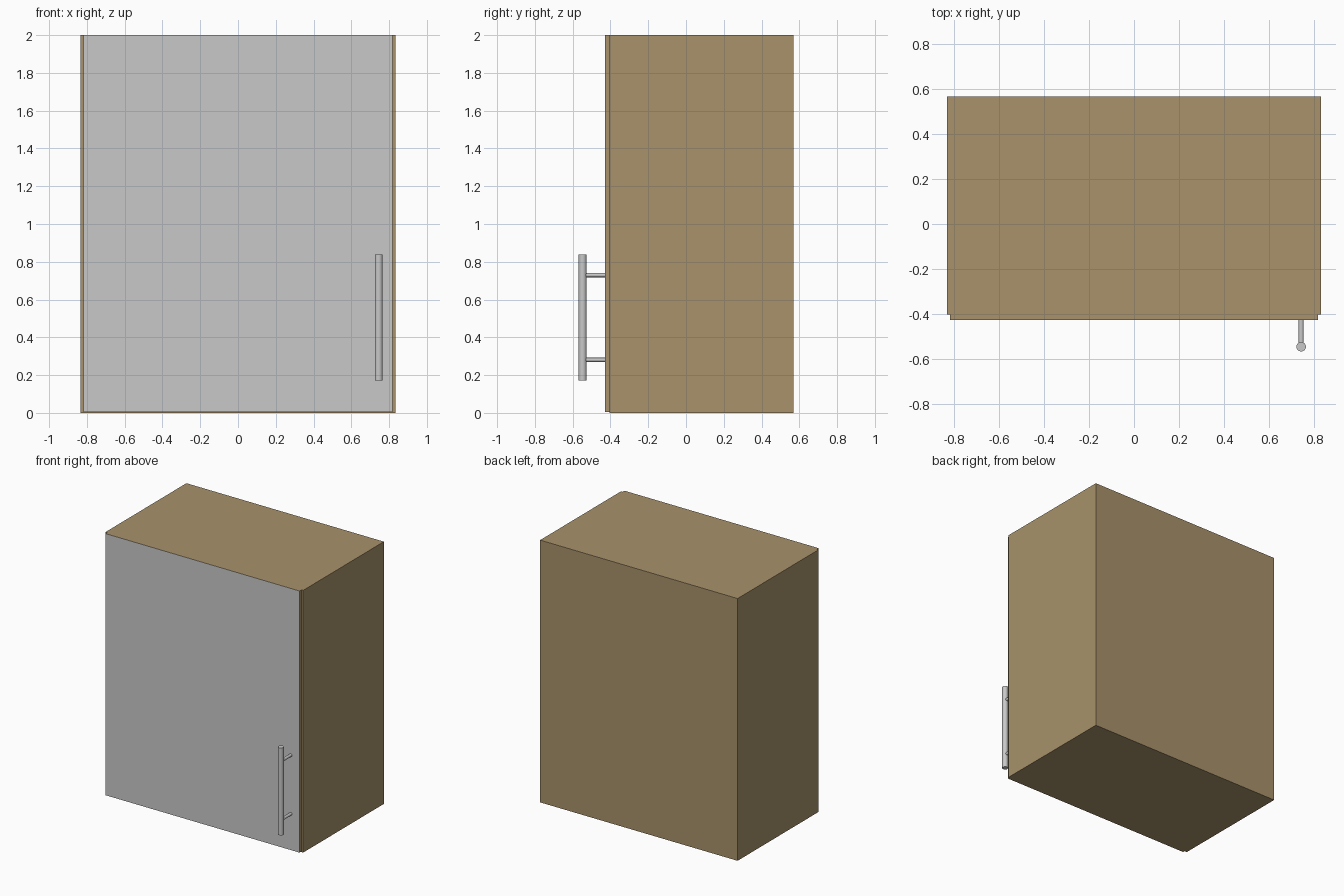
import bpy, bmesh, math
from mathutils import Vector

if "Cube" in bpy.data.objects:
    bpy.data.objects.remove(bpy.data.objects["Cube"])


def material(name, rgb):
    m = bpy.data.materials.new(name)
    m.diffuse_color = (*rgb, 1.0)
    m.use_nodes = True
    m.node_tree.nodes["Principled BSDF"].inputs["Base Color"].default_value = m.diffuse_color
    return m


wood = material("wood_brown", (0.392, 0.287, 0.147))
grey = material("door_grey", (0.584, 0.584, 0.584))


def box(name, lo, hi, *mats):
    lo, hi = Vector(lo), Vector(hi)
    bm = bmesh.new()
    bmesh.ops.create_cube(bm, size=1.0)
    for v in bm.verts:
        v.co = Vector(((lo[i] + hi[i]) / 2 + v.co[i] * (hi[i] - lo[i]) for i in range(3)))
    bm.normal_update()
    # second material, if any, goes on the front face
    for f in bm.faces:
        f.material_index = 1 if len(mats) > 1 and f.normal.y < -0.9 else 0
    mesh = bpy.data.meshes.new(name)
    bm.to_mesh(mesh)
    bm.free()
    for m in mats:
        mesh.materials.append(m)
    ob = bpy.data.objects.new(name, mesh)
    bpy.context.collection.objects.link(ob)
    return ob


def rod(name, centre, radius, length, rotation=(0, 0, 0)):
    bpy.ops.mesh.primitive_cylinder_add(vertices=32, radius=radius, depth=length,
                                        location=centre, rotation=rotation)
    ob = bpy.context.object
    ob.name = name
    ob.data.materials.append(grey)
    bpy.ops.object.shade_smooth_by_angle(angle=math.radians(35))
    return ob


# Cabinet body
box("cabinet_body", (-0.833, -0.404, 0), (0.833, 0.568, 2), wood)

# Door: grey front with wood edges
box("door", (-0.819, -0.428, 0.005), (0.819, -0.404, 2), wood, grey)

# Bar handle with two standoff posts
hx, hy, hz = 0.745, -0.547, 0.505
rod("handle_bar", (hx, hy, hz), 0.021, 0.667)
for side, dz in (("lower", -0.224), ("upper", 0.224)):
    rod("handle_post_" + side, (hx, (hy - 0.426) / 2, hz + dz), 0.011,
        -0.426 - hy, (math.pi / 2, 0, 0))
